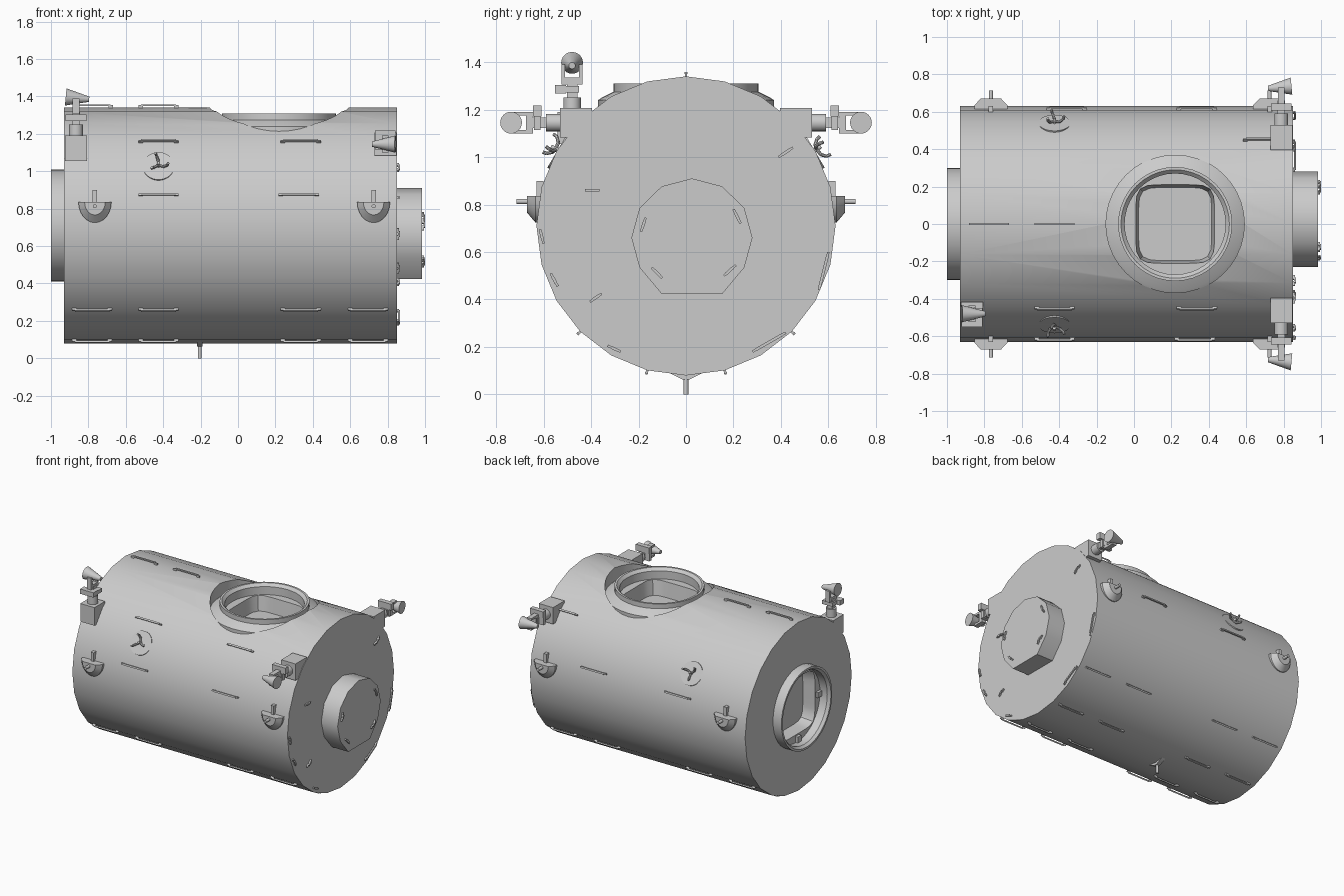
import bpy, bmesh
from math import sin, cos, pi, radians
from mathutils import Matrix, Vector

if "Cube" in bpy.data.objects:
    bpy.data.objects.remove(bpy.data.objects["Cube"])

R, CZ = 0.63, 0.71          # hull radius and axis height
X, Y, Z = Vector((1, 0, 0)), Vector((0, 1, 0)), Vector((0, 0, 1))


def finish(name, bm, angle=40):
    bmesh.ops.recalc_face_normals(bm, faces=bm.faces)
    me = bpy.data.meshes.new(name)
    bm.to_mesh(me)
    bm.free()
    ob = bpy.data.objects.new(name, me)
    bpy.context.collection.objects.link(ob)
    bpy.ops.object.select_all(action='DESELECT')
    ob.select_set(True)
    bpy.context.view_layer.objects.active = ob
    bpy.ops.object.shade_smooth_by_angle(angle=radians(angle))
    return ob


def frame(p, x, z):
    x, z = Vector(x).normalized(), Vector(z).normalized()
    m = Matrix((x, z.cross(x), z)).transposed().to_4x4()
    m.translation = Vector(p)
    return m


def box(bm, lo, hi, m=Matrix()):
    lo, hi = Vector(lo), Vector(hi)
    t = Matrix.Translation((lo + hi) / 2) @ Matrix.Diagonal((*(hi - lo), 1))
    bmesh.ops.create_cube(bm, size=1, matrix=m @ t)


def tube(bm, a, b, r1, r2, m=Matrix(), seg=16):
    a, b = Vector(a), Vector(b)
    d = b - a
    t = Matrix.Translation((a + b) / 2) @ d.to_track_quat('Z', 'Y').to_matrix().to_4x4()
    bmesh.ops.create_cone(bm, cap_ends=True, segments=seg, radius1=r1, radius2=r2,
                          depth=d.length, matrix=m @ t)


def loft(bm, loops, m=Matrix(), cap_start=False, cap_end=True):
    rings = [[bm.verts.new(m @ Vector(p)) for p in lp] for lp in loops]
    n = len(rings[0])
    for a, b in zip(rings, rings[1:]):
        for i in range(n):
            j = (i + 1) % n
            bm.faces.new((a[i], a[j], b[j], b[i]))
    if cap_start:
        bm.faces.new(rings[0])
    if cap_end:
        bm.faces.new(rings[-1])


# pressure hull with hatch wells cut into it
bm = bmesh.new()
tube(bm, (-0.93, 0, CZ), (0.85, 0, CZ), R, R, seg=24)
hull = finish("hull", bm)
for a, b, r in (((0.22, 0, 1.10), (0.22, 0, 1.5), 0.37), ((-0.81, 0, CZ), (-1.1, 0, CZ), 0.285)):
    bm = bmesh.new()
    tube(bm, a, b, r, r, seg=40)
    cutter = finish("hatch_cutter", bm)
    cutter.hide_render = True
    mod = hull.modifiers.new("well", 'BOOLEAN')
    mod.operation, mod.solver, mod.object = 'DIFFERENCE', 'EXACT', cutter
    bpy.context.view_layer.objects.active = hull
    bpy.ops.object.modifier_apply(modifier=mod.name)
    bpy.data.objects.remove(cutter)
bpy.ops.object.select_all(action='DESELECT')
hull.select_set(True)
bpy.context.view_layer.objects.active = hull
bpy.ops.object.shade_smooth_by_angle(angle=radians(30))


# docking hatches: circular rings stepping into a rounded square door
def ring(r, h, square=False, n=40):
    pts = []
    for i in range(n):
        c, s = cos(2 * pi * i / n), sin(2 * pi * i / n)
        k = r / (abs(c) ** 6 + abs(s) ** 6) ** (1 / 6) if square else r
        pts.append((k * c, k * s, h))
    return pts


bm = bmesh.new()
loft(bm, [ring(0.37, 1.2), ring(0.37, 1.24), ring(0.355, 1.25), ring(0.305, 1.275),
          ring(0.305, 1.31), ring(0.29, 1.31), ring(0.27, 1.29), ring(0.27, 1.23),
          ring(0.21, 1.23, True), ring(0.195, 1.12, True)], Matrix.Translation((0.22, 0, 0)))
finish("top_hatch", bm, 25)
bm = bmesh.new()
m = frame((0, 0, CZ), Y, -X)
loft(bm, [ring(0.30, 0.92), ring(0.30, 1.0), ring(0.285, 1.0), ring(0.27, 0.98),
          ring(0.27, 0.92), ring(0.21, 0.92, True), ring(0.195, 0.83, True)], m)
for k in range(4):
    box(bm, (0.22, -0.02, 0.92), (0.265, 0.02, 0.94), m @ Matrix.Rotation(k * pi / 2, 4, 'Z'))
finish("end_hatch", bm, 25)

# flat-bottomed cover on the other end
bm = bmesh.new()
outline = [(0.025 + 0.255 * sin(k * pi / 6), 0.66 + 0.25 * cos(k * pi / 6))
           for k in range(12) if k != 6]
loft(bm, [[(x, y, z - (0.02 if z < 0.45 else 0)) for y, z in outline] for x in (0.84, 0.985)])
finish("end_cover", bm)


# handrails
def rail(bm, p, along, normal, length, h=0.018):
    m, e = frame(p, along, normal), length / 2
    box(bm, (-e + 0.015, -0.006, h - 0.009), (e - 0.015, 0.006, h), m)
    for s in (-1, 1):
        box(bm, (s * (e - 0.012) - 0.012, -0.005, -0.01), (s * (e - 0.012) + 0.012, 0.005, h - 0.005), m)


bm = bmesh.new()
rows = [(-1, 45, (-0.425, 0.335)), (-1, 15, (-0.425, 0.325)), (1, 45, (0.69,)),
        (1, 15, (-0.36, 0.335)), (1, 90, (-0.775, -0.425))]
for side in (-1, 1):
    rows += [(side, a, (-0.78, -0.425, 0.335, 0.695)) for a in (-45, -75)]
for side, a, xs in rows:
    n = Vector((0, side * cos(radians(a)), sin(radians(a))))
    for x in xs:
        rail(bm, Vector((x, 0, CZ)) + n * R, X, n, 0.215)
finish("hull_handrails", bm)
bm = bmesh.new()
for x, y1, z1, y2, z2 in (
        (0.85, 0.39, 1.0, 0.45, 1.04), (0.85, -0.425, 0.86, -0.365, 0.86),
        (0.85, -0.615, 0.695, -0.6, 0.635), (0.85, -0.57, 0.51, -0.54, 0.455),
        (0.85, -0.405, 0.39, -0.355, 0.425), (0.85, -0.33, 0.205, -0.275, 0.18),
        (0.85, 0.56, 0.44, 0.60, 0.60), (0.85, 0.28, 0.18, 0.42, 0.26),
        (0.985, -0.19, 0.685, -0.17, 0.745), (0.985, 0.2, 0.78, 0.23, 0.72),
        (0.985, -0.145, 0.535, -0.1, 0.49), (0.985, 0.16, 0.5, 0.21, 0.545)):
    a, b = Vector((x, y1, z1)), Vector((x, y2, z2))
    rail(bm, (a + b) / 2, b - a, X, (b - a).length, 0.015)
finish("end_handrails", bm)


# trunnions: half-round cradles with a pin and upright
def half(r, h, n=12):
    return [(r * cos(pi + pi * i / n), r * sin(pi + pi * i / n) * 1.25, h) for i in range(n + 1)]


for side in (-1, 1):
    bm = bmesh.new()
    for x in (-0.765, 0.725):
        m = frame((x, 0, 0.835), X * -side, Y * side)
        loft(bm, [half(0.088, 0.58), half(0.088, 0.635), half(0.055, 0.67)], m)
        tube(bm, (0, -0.022, 0.6), (0, -0.022, 0.715), 0.011, 0.011, m, 12)
        box(bm, (-0.012, -0.06, 0.6), (0.012, 0.065, 0.63), m)
    finish("trunnions_" + ("back" if side > 0 else "front"), bm)

# keel pin below
bm = bmesh.new()
tube(bm, (-0.205, 0, 0.12), (-0.205, 0, 0), 0.01, 0.01, seg=12)
loft(bm, [[(x, -0.07, 0.09), (x, -0.012, 0.062), (x, 0.012, 0.062), (x, 0.07, 0.09)]
          for x in (-0.22, -0.19)], cap_start=True)
finish("keel_pin", bm)

# grapple fixtures: disc with three bent prongs
for side in (-1, 1):
    bm = bmesh.new()
    n = Vector((0, side * cos(radians(30.5)), sin(radians(30.5))))
    m = frame(Vector((-0.425, 0, CZ)) + n * R, X, n)
    tube(bm, (0, 0, -0.02), (0, 0, -0.002), 0.085, 0.085, m, 32)
    tube(bm, (0, 0, -0.01), (0, 0, 0.03), 0.012, 0.008, m, 10)
    for k in range(3):
        mk = m @ Matrix.Rotation(radians(90 + 120 * k), 4, 'Z')
        path = [(0.005, 0, 0.008), (0.03, 0.003, 0.012), (0.048, 0.012, 0.03), (0.05, 0.016, 0.048)]
        for a, b in zip(path, path[1:]):
            tube(bm, a, b, 0.008, 0.007, mk, 8)
    finish("grapple_fixture_" + ("back" if side > 0 else "front"), bm)

# swivelling lamps on three mounts
flip = Matrix.Scale(-1, 4, Y)
right_front = frame((0.787, -0.53, 1.145), -X, -Y)
for name, m in (("lamp_left", Matrix.Translation((-0.866, -0.48, 1.19))),
                ("lamp_front", right_front), ("lamp_back", flip @ right_front)):
    bm = bmesh.new()
    box(bm, (-0.06, -0.062, -0.135), (0.058, 0.062, 0), m)
    tube(bm, (0, 0, -0.01), (0, 0, 0.06), 0.037, 0.037, m)
    box(bm, (-0.02, -0.022, 0.05), (0.02, 0.022, 0.13), m)
    box(bm, (-0.055, -0.072, 0.078), (0.055, -0.025, 0.114), m)
    box(bm, (-0.03, -0.025, 0.083), (0.055, 0.03, 0.11), m)
    box(bm, (-0.018, -0.045, 0.125), (0.018, -0.03, 0.2), m)
    box(bm, (-0.018, 0.03, 0.125), (0.018, 0.045, 0.2), m)
    box(bm, (-0.018, -0.045, 0.115), (0.018, 0.045, 0.145), m)
    tube(bm, (-0.055, 0, 0.207), (0.07, 0, 0.195), 0.046, 0.014, m, 24)
    finish(name, bm)
